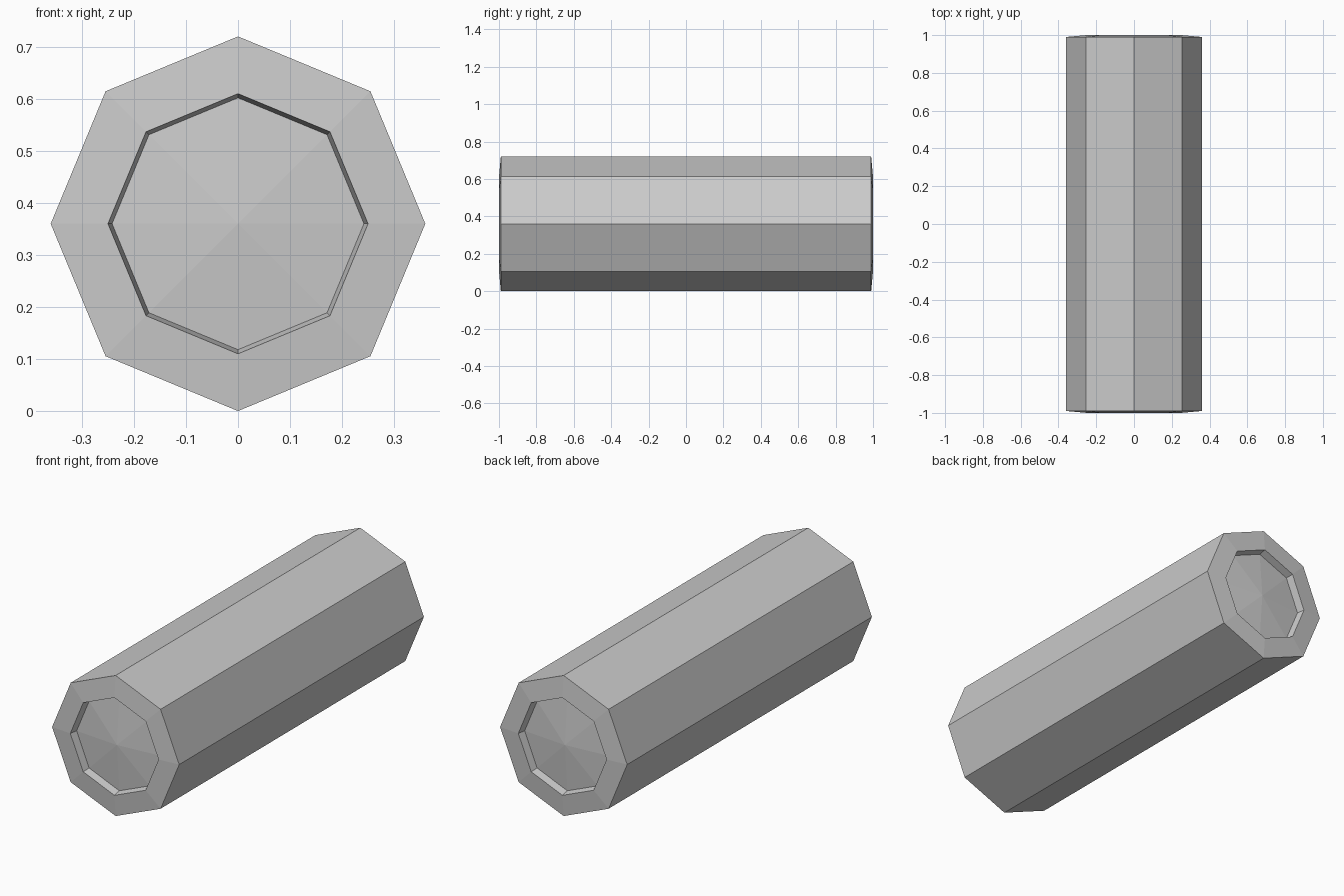
import bpy, bmesh
from math import sin, cos, pi

if "Cube" in bpy.data.objects:
    bpy.data.objects.remove(bpy.data.objects["Cube"])

SIDES = 8
CENTRE_Z = 0.36

# End profile as (radius, y): body rim, bark lip, recess edge, then domed cut face
END = [(0.36, 0.99), (0.25, 1.0), (0.242, 0.96)]
APEX_Y = 0.98

bm = bmesh.new()


def ring(r, y):
    return [bm.verts.new((r * cos(2 * pi * i / SIDES), y,
                          CENTRE_Z + r * sin(2 * pi * i / SIDES))) for i in range(SIDES)]


# Rings run from the front recess, along the log, to the back recess
profile = [(r, -y) for r, y in reversed(END)] + END
rings = [ring(r, y) for r, y in profile]
for a, b in zip(rings, rings[1:]):
    for i in range(SIDES):
        j = (i + 1) % SIDES
        bm.faces.new((a[i], a[j], b[j], b[i]))

# Shallow faceted cones closing both ends
for loop, y in ((rings[0], -APEX_Y), (rings[-1], APEX_Y)):
    apex = bm.verts.new((0, y, CENTRE_Z))
    for i in range(SIDES):
        bm.faces.new((loop[i], loop[(i + 1) % SIDES], apex))

bmesh.ops.recalc_face_normals(bm, faces=bm.faces)
mesh = bpy.data.meshes.new("log")
bm.to_mesh(mesh)
bm.free()
bpy.context.collection.objects.link(bpy.data.objects.new("log", mesh))
